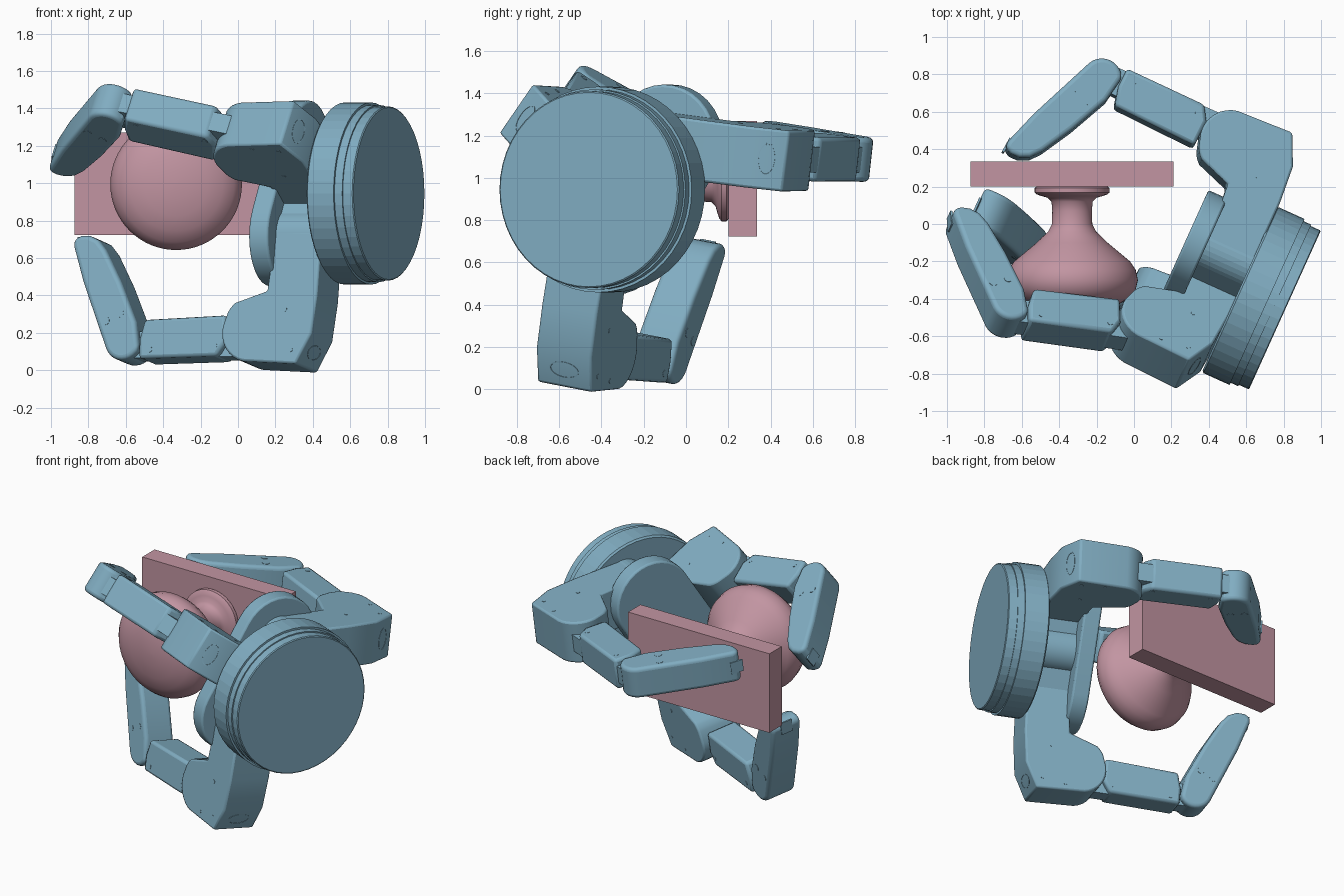
import bpy, bmesh, math
from mathutils import Matrix, Vector

if "Cube" in bpy.data.objects:
    bpy.data.objects.remove(bpy.data.objects["Cube"])


def material(name, color):
    m = bpy.data.materials.new(name)
    m.diffuse_color = color
    m.use_nodes = True
    m.node_tree.nodes["Principled BSDF"].inputs["Base Color"].default_value = m.diffuse_color
    return m


BLUE = material("steel_blue", (0.22, 0.42, 0.54, 1))
PINK = material("dusty_pink", (0.54, 0.30, 0.36, 1))


def finish(bm, name, mat, matrix, bevel=0, segs=2, smooth=None):
    bmesh.ops.recalc_face_normals(bm, faces=bm.faces)
    me = bpy.data.meshes.new(name)
    bm.to_mesh(me)
    bm.free()
    me.materials.append(mat)
    ob = bpy.data.objects.new(name, me)
    bpy.context.collection.objects.link(ob)
    ob.matrix_world = matrix
    if bevel:
        b = ob.modifiers.new("bevel", 'BEVEL')
        b.width, b.segments = bevel, segs
        b.limit_method, b.angle_limit = 'ANGLE', math.radians(40)
    if smooth:
        bpy.ops.object.select_all(action='DESELECT')
        ob.select_set(True)
        bpy.context.view_layer.objects.active = ob
        bpy.ops.object.shade_smooth_by_angle(angle=math.radians(smooth))
    return ob


def slab(name, pts, z0, z1, matrix, mat=BLUE, **kw):
    """Extrude a closed outline along local z."""
    bm = bmesh.new()
    f = bm.faces.new([bm.verts.new((x, y, z0)) for x, y in pts])
    ext = bmesh.ops.extrude_face_region(bm, geom=[f])
    top = [v for v in ext["geom"] if isinstance(v, bmesh.types.BMVert)]
    bmesh.ops.translate(bm, verts=top, vec=(0, 0, z1 - z0))
    return finish(bm, name, mat, matrix, **kw)


def lathe(name, prof, n, matrix, mat=BLUE, **kw):
    """Revolve (x, radius) points around local x."""
    bm = bmesh.new()
    rings = [[bm.verts.new((x, r * math.cos(2 * math.pi * i / n), r * math.sin(2 * math.pi * i / n)))
              for i in range(n)] for x, r in prof]
    for a, b in zip(rings, rings[1:]):
        for i in range(n):
            j = (i + 1) % n
            bm.faces.new((a[i], a[j], b[j], b[i]))
    bm.faces.new(rings[0])
    bm.faces.new(rings[-1])
    return finish(bm, name, mat, matrix, **kw)


def arc(cx, cy, r, a0, a1, n):
    return [(cx + r * math.cos(math.radians(a0 + (a1 - a0) * i / n)),
             cy + r * math.sin(math.radians(a0 + (a1 - a0) * i / n))) for i in range(n + 1)]


def frame(x, y, origin):
    x, y = Vector(x).normalized(), Vector(y).normalized()
    m = Matrix((x, y, x.cross(y))).transposed().to_4x4()
    m.translation = origin
    return m


def turn(deg):
    return Matrix.Rotation(math.radians(deg), 4, 'Z')


# Knob lathed around y, on its mounting board
KNOB = [(.2, .19), (.192, .2), (.168, .2), (.158, .188), (.15, .165), (.14, .13), (.12, .11), (.07, .106),
        (0, .108), (-.04, .128), (-.1, .19), (-.2, .31), (-.245, .34), (-.3, .352), (-.35, .34),
        (-.39, .31), (-.43, .25), (-.455, .17), (-.47, .08), (-.473, .01)]
lathe("knob", KNOB, 64, frame((0, 1, 0), (0, 0, 1), (-.331, 0, .995)), PINK, smooth=50)
slab("board", [(-.875, .2), (.21, .2), (.21, .335), (-.875, .335)], .722, 1.27, Matrix(), PINK)

# Hand frame: U points out of the palm, V across it, W up
U, V, W = Vector((-.911, .412, 0)).normalized(), Vector((.412, .911, 0)).normalized(), Vector((0, 0, 1))
O = Vector((.807, -.46, .945))

# Wrist disc with stepped rim
DISC = [(0, .46), (.005, .466), (.06, .466), (.06, .474), (.105, .474), (.105, .487), (.258, .487), (.268, .475)]
lathe("wrist_disc", DISC, 48, frame(U, V, O))


# Palm: rounded plate spanning both swivel axes, with a narrower core behind
def stadium(r, ax=.148, ay=.229):
    a = math.degrees(math.atan2(ay, ax))
    return arc(ax, ay, r, a - 90, a + 90, 16) + arc(-ax, -ay, r, a + 90, a + 270, 16)


palm = frame(V, W, O)          # its local z points back towards the wrist or out
out = 1 if palm.col[2].to_3d().dot(U) > 0 else -1
slab("palm_plate", stadium(.268), out * .525, out * .637, palm, bevel=.012, smooth=35)
slab("palm_core", stadium(.14), out * .25, out * .55, palm)

# Finger outlines: local x runs along the finger, local y points outwards
BLOCK = [(-.38, -.54), (-.38, -.2), (-.363, .01), (-.285, .175)] + arc(0, 0, .163, 80, -10, 8) + \
        arc(0, -.04, .152, -25, -50, 3) + [(-.085, -.22), (-.11, -.54)]
BODY = [(.16, -.105), (.635, -.105), (.665, .0), (.665, .105), (.21, .115), (.16, .04)]
TONGUE = [(0, -.05), (.763, -.05), (.763, .09), (0, .12)]
DISTAL = arc(0, 0, .106, 90, 220, 10) + [(.06, -.108), (.3, -.112), (.5, -.1), (.57, -.082), (.615, -.045),
                                         (.637, .0), (.637, .045), (.60, .06), (.4, .085)]


def screw(name, x, y, half, r, m):
    slab(name, arc(x, y, r, 0, 330, 11), -half, half, m)


def finger(tag, v, w, direction, lift):
    d = math.radians(direction)
    base = frame(U, math.cos(d) * V + math.sin(d) * W, O + .64 * U + v * V + w * W)
    slab(tag + "_knuckle", BLOCK, -.145, .145, base, bevel=.012, smooth=30)
    # swivel hub at the inner end of the knuckle
    lathe(tag + "_swivel", [(-.38, .145), (-.11, .145)], 32,
          base @ Matrix.Translation((0, -.54, 0)), smooth=35)
    # oval plug on the sloping back face
    plug = base @ Matrix.Translation((-.324, .092, 0)) @ turn(155) @ Matrix.Diagonal((1, .6, 1.1, 1))
    lathe(tag + "_plug", [(-.03, .07), (.002, .07), (.002, .064), (-.01, .06)], 24, plug)
    for x, y in ((-.25, .1), (-.2, -.12), (-.1, .12)):
        screw(tag + "_knuckle_screw", x, y, .147, .012, base)
    # inner link
    prox = base @ turn(lift)
    slab(tag + "_inner_link", BODY, -.105, .105, prox, bevel=.018, smooth=30)
    slab(tag + "_tongue", TONGUE, -.06, .06, prox)
    for x, y in ((.22, .06), (.6, .06)):
        screw(tag + "_link_screw", x, y, .107, .016, prox)
    # curled fingertip with a small nail
    dist = prox @ Matrix.Translation((.763, 0, 0)) @ turn(-66)
    slab(tag + "_tip", DISTAL, -.106, .106, dist, bevel=.035, segs=4, smooth=40)
    for y in (-.045, .045):
        screw(tag + "_tip_screw", .14, y, .108, .023, dist)
    slab(tag + "_nail", [(.58, .05), (.655, .03), (.66, .04), (.58, .072)], -.04, .04, dist)


finger("side_finger", .69, .155, -7, 2)
finger("upper_finger", -.40, .278, 143, 21.5)
finger("lower_finger", -.255, -.762, -100, 3)
